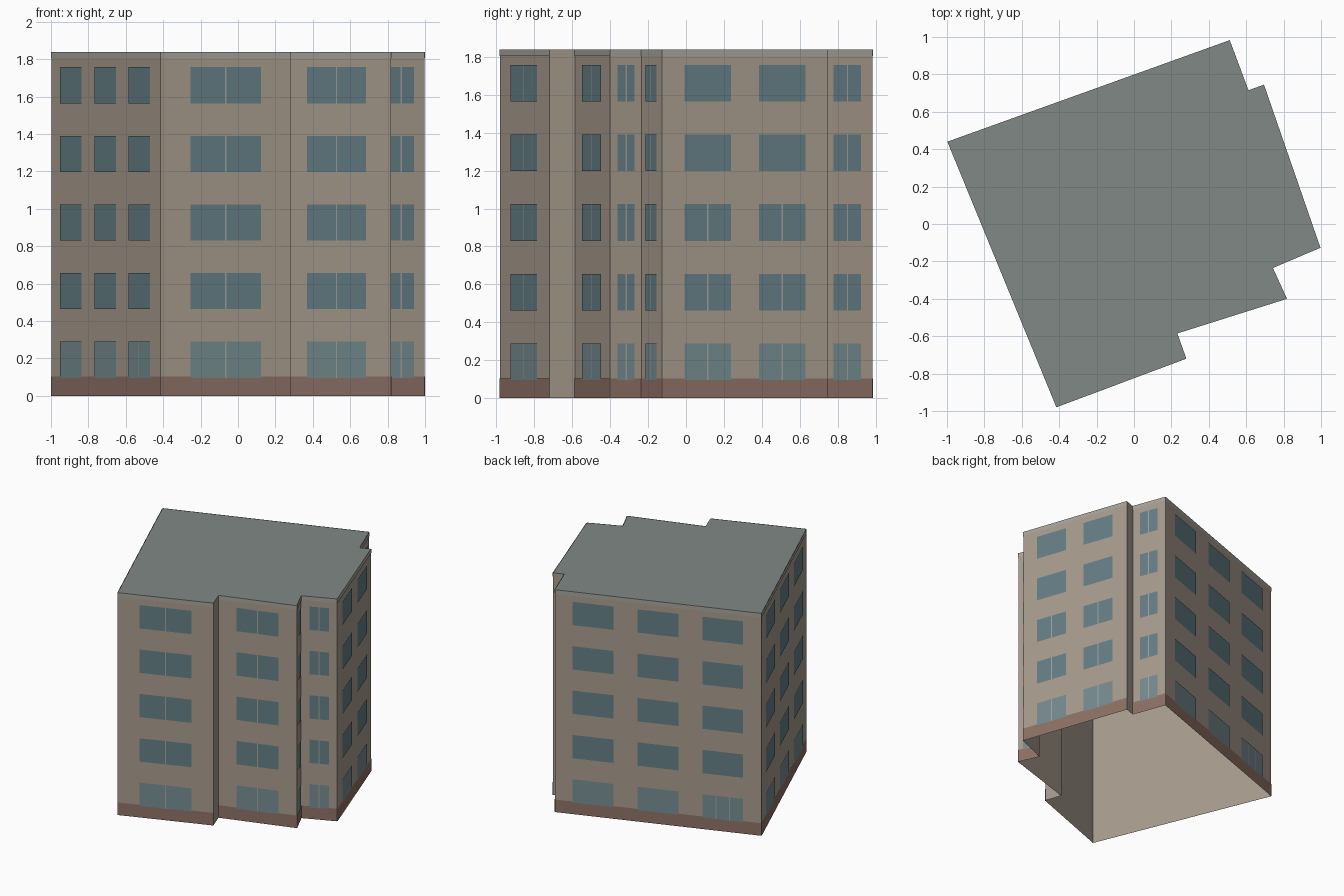
import bpy, bmesh
from mathutils import Vector

if "Cube" in bpy.data.objects:
    bpy.data.objects.remove(bpy.data.objects["Cube"])

# Footprint corners, counter-clockwise from the front-left corner
PLAN = [(-0.415, -0.98), (0.28, -0.72), (0.232, -0.585), (0.818, -0.40),
        (0.743, -0.235), (0.997, -0.127), (0.695, 0.745), (0.612, 0.715),
        (0.512, 0.983), (-0.998, 0.44)]
N = len(PLAN)
PLAIN = (1, 6)                 # short return walls without any facade details
TOP, PLINTH, BAND = 1.838, 0.104, 1.805
FLOORS = [0.096 + 0.367 * i for i in range(5)]
WIN_H = 0.193


def material(name, rgb):
    m = bpy.data.materials.new(name)
    m.diffuse_color = (*rgb, 1)
    m.use_nodes = True
    m.node_tree.nodes["Principled BSDF"].inputs["Base Color"].default_value = m.diffuse_color
    return m


WALL = material("wall_render", (0.39, 0.33, 0.27))
BASE = material("plinth_brown", (0.27, 0.165, 0.13))
TRIM = material("cornice_grey", (0.38, 0.37, 0.33))
ROOF = material("roof_grey", (0.22, 0.25, 0.235))
GLASS = material("glass", (0.13, 0.21, 0.235))
GLASS_LOW = material("glass_ground", (0.18, 0.26, 0.28))
BAR = material("window_bar", (0.36, 0.37, 0.34))


def finish(name, bm, mats):
    me = bpy.data.meshes.new(name)
    bm.to_mesh(me)
    bm.free()
    for m in mats:
        me.materials.append(m)
    ob = bpy.data.objects.new(name, me)
    bpy.context.collection.objects.link(ob)


def panel(bm, wall, t0, t1, z0, z1, proud, mat=0):
    """Flat facade panel just in front of a wall, from t0 to t1 along it."""
    a = Vector((*PLAN[wall], 0))
    d = Vector((*PLAN[(wall + 1) % N], 0)) - a
    off = Vector((d.y, -d.x, 0)).normalized() * proud
    corners = [bm.verts.new(a + d * t + off + Vector((0, 0, z)))
               for t, z in ((t0, z0), (t1, z0), (t1, z1), (t0, z1))]
    bm.faces.new(corners).material_index = mat


# Body shell: walls and flat roof, open underneath
bm = bmesh.new()
lo = [bm.verts.new((x, y, 0)) for x, y in PLAN]
hi = [bm.verts.new((x, y, TOP)) for x, y in PLAN]
for i in range(N):
    j = (i + 1) % N
    bm.faces.new((lo[i], lo[j], hi[j], hi[i]))
bm.faces.new(hi).material_index = 1
finish("body_shell", bm, [WALL, ROOF])

# Plinth and cornice bands on every detailed wall
for name, z0, z1, mat in (("plinth", 0, PLINTH, BASE), ("cornice", BAND, TOP, TRIM)):
    bm = bmesh.new()
    for w in range(N):
        if w not in PLAIN:
            panel(bm, w, 0, 1, z0, z1, 0.003)
    finish(name, bm, [mat])


def windows(name, wall, spans, bars):
    """bars(column, floor) gives the number of upright bars in a window."""
    bm = bmesh.new()
    a, b = Vector(PLAN[wall]), Vector(PLAN[(wall + 1) % N])
    half = 0.0035 / (b - a).length
    for fl, z in enumerate(FLOORS):
        for col, (t0, t1) in enumerate(spans):
            panel(bm, wall, t0, t1, z, z + WIN_H, 0.005, 1 if fl == 0 else 0)
            k = bars(col, fl)
            for i in range(k):
                t = t0 + (t1 - t0) * (i + 1) / (k + 1)
                panel(bm, wall, t - half, t + half, z, z + WIN_H, 0.007, 2)
    finish(name, bm, [GLASS, GLASS_LOW, BAR])


# Single-window bays
ONE = [(0.23, 0.77)]
for nm, w in (("front_left_windows", 0), ("front_middle_windows", 2),
              ("front_return_windows", 3), ("front_right_windows", 4),
              ("rear_right_windows", 7)):
    windows(nm, w, ONE, lambda c, f: 1)

# Right wall: two columns, bars on the lower three floors
windows("right_windows", 5, [(0.135, 0.415), (0.585, 0.865)],
        lambda c, f: 1 if f < 3 else 0)

# Back and left walls: three columns, bars only in one ground-floor window
THREE = [(0.087, 0.284), (0.402, 0.599), (0.716, 0.913)]
windows("back_windows", 8, THREE, lambda c, f: 2 if (c, f) == (2, 0) else 0)
windows("left_windows", 9, THREE, lambda c, f: 1 if (c, f) == (2, 0) else 0)
